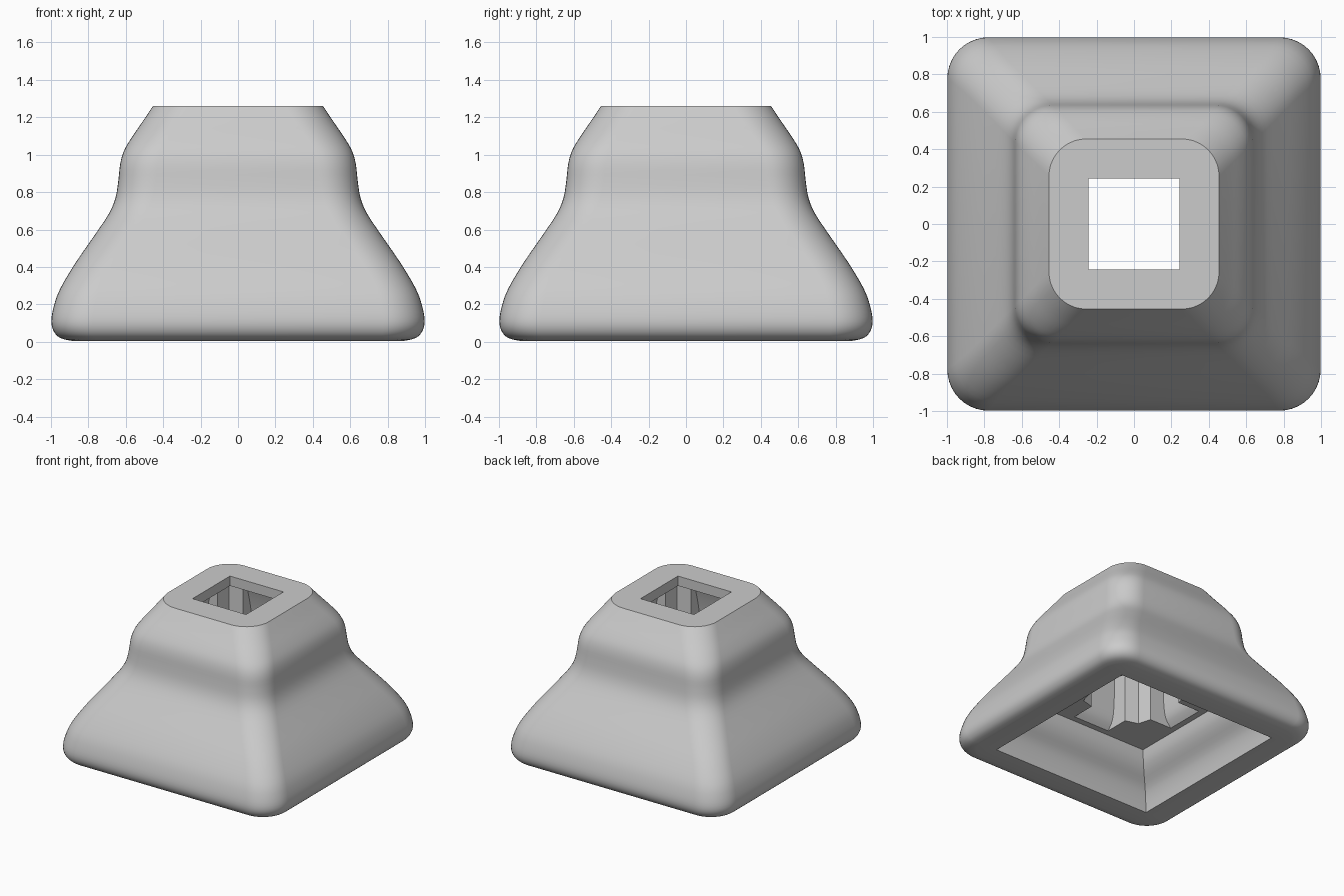
import bpy, bmesh, math

if "Cube" in bpy.data.objects:
    bpy.data.objects.remove(bpy.data.objects["Cube"])


def smooth_curve(pts, steps=3):
    """Catmull-Rom through a short profile."""
    p = [pts[0]] + pts + [pts[-1]]
    out = []
    for i in range(1, len(p) - 2):
        for s in range(steps):
            t = s / steps
            out.append(tuple(
                0.5 * (2 * b + (c - a) * t + (2 * a - 5 * b + 4 * c - d) * t * t
                       + (3 * b - a - 3 * c + d) * t ** 3)
                for a, b, c, d in zip(p[i - 1], p[i], p[i + 1], p[i + 2])))
    return out + [pts[-1]]


def quarter_turns(pts):
    """Repeat a quarter outline four times around the axis."""
    out = []
    for k in range(4):
        c, s = (1, 0, -1, 0)[k], (0, 1, 0, -1)[k]
        out += [(x * c - y * s, x * s + y * c) for x, y in pts]
    return out


def rounded_square(h, r, n=10):
    return quarter_turns([(h - r + r * math.cos(a), h - r + r * math.sin(a))
                          for a in (math.pi / 2 * i / n for i in range(n + 1))])


def square(h):
    return quarter_turns([(h, h)])


def cross(end, w=0.165, core=0.27):
    return quarter_turns([(end, -w), (end, w), (core + 0.03, w),
                          (core, core), (w, core + 0.03)])


bm = bmesh.new()


def loft(sections):
    """Skin a stack of (outline, z); return first and last edge loops."""
    rings = [[bm.verts.new((x, y, z)) for x, y in o] for o, z in sections]
    n = len(rings[0])
    for a, b in zip(rings, rings[1:]):
        for i in range(n):
            j = (i + 1) % n
            bm.faces.new((a[i], a[j], b[j], b[i]))
    return [[bm.edges.get((r[i], r[(i + 1) % n])) for i in range(n)]
            for r in (rings[0], rings[-1])]


def fill_between(a, b):
    bmesh.ops.triangle_fill(bm, edges=a + b, use_beauty=True)


# outer skin: half width, height, corner radius
outer = smooth_curve([
    (0.89, 0.005, 0.16), (0.95, 0.02, 0.19), (0.985, 0.055, 0.21),
    (0.998, 0.11, 0.22), (0.985, 0.19, 0.22), (0.95, 0.285, 0.21),
    (0.87, 0.42, 0.2), (0.77, 0.565, 0.2), (0.69, 0.685, 0.2),
    (0.655, 0.77, 0.2), (0.64, 0.86, 0.2), (0.63, 0.95, 0.2),
    (0.61, 1.02, 0.2), (0.57, 1.09, 0.2), (0.515, 1.17, 0.2), (0.455, 1.26, 0.2)])
outer_low, outer_top = loft([(rounded_square(h, r), z) for h, z, r in outer])

# lower square recess with its wavy wall
recess = smooth_curve([(0.735, 0.005), (0.715, 0.09), (0.68, 0.17),
                       (0.61, 0.25), (0.57, 0.32), (0.55, 0.40)])
recess_low, recess_top = loft([(square(h), z) for h, z in recess])

# cross-shaped middle cavity, arms flaring at the bottom
cavity = smooth_curve([(0.50, 0.40), (0.45, 0.47), (0.43, 0.60),
                       (0.42, 0.85), (0.38, 1.05), (0.34, 1.18)])
cavity_low, cavity_top = loft([(cross(h), z) for h, z in cavity])

# square hole through the top plate
hole_low, hole_top = loft([(square(0.243), 1.18), (square(0.243), 1.26)])

# flat rings joining the skins
fill_between(outer_low, recess_low)
fill_between(recess_top, cavity_low)
fill_between(cavity_top, hole_low)
fill_between(outer_top, hole_top)
bmesh.ops.recalc_face_normals(bm, faces=bm.faces)

mesh = bpy.data.meshes.new("hollow_base")
bm.to_mesh(mesh)
bm.free()
body = bpy.data.objects.new("hollow_base", mesh)
bpy.context.collection.objects.link(body)
bpy.context.view_layer.objects.active = body
body.select_set(True)
bpy.ops.object.shade_smooth_by_angle(angle=math.radians(32))
